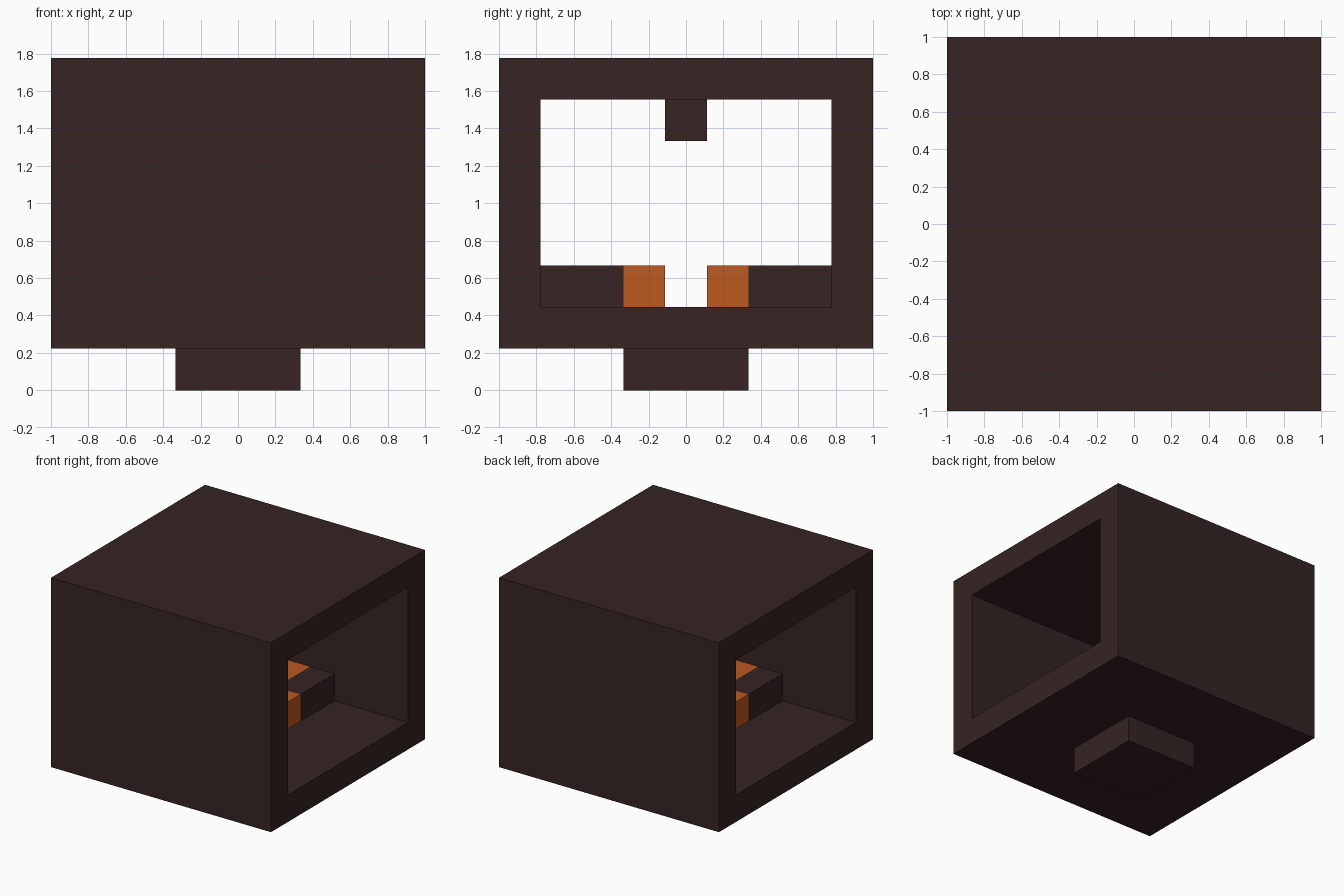
import bpy
import bmesh
from mathutils import Vector

U = 2 / 9  # one block unit; the model is laid out on a block grid

if "Cube" in bpy.data.objects:
    bpy.data.objects.remove(bpy.data.objects["Cube"])


def material(name, color):
    mat = bpy.data.materials.new(name)
    mat.use_nodes = True
    mat.diffuse_color = color
    mat.node_tree.nodes["Principled BSDF"].inputs["Base Color"].default_value = color
    return mat


DARK = material("dark_brown", (0.038, 0.0175, 0.0175, 1))
ORANGE = material("ember_orange", (0.51, 0.1, 0.0152, 1))


def finish(name, bm, mat):
    bmesh.ops.recalc_face_normals(bm, faces=bm.faces)
    mesh = bpy.data.meshes.new(name)
    bm.to_mesh(mesh)
    bm.free()
    mesh.materials.append(mat)
    obj = bpy.data.objects.new(name, mesh)
    bpy.context.collection.objects.link(obj)
    return obj


def box(name, x, y, z, mat):
    """Box from (low, high) ranges given in block units."""
    bm = bmesh.new()
    bmesh.ops.create_cube(bm, size=1)
    for v in bm.verts:
        v.co = Vector([U * (lo + hi) / 2 + c * U * (hi - lo)
                       for c, (lo, hi) in zip(v.co, (x, y, z))])
    return finish(name, bm, mat)


def prism(name, outline, z, mat):
    """Upright prism from an outline in block units."""
    bm = bmesh.new()
    base = bm.faces.new([bm.verts.new((U * x, U * y, U * z[0])) for x, y in outline])
    new = bmesh.ops.extrude_face_region(bm, geom=[base])["geom"]
    bmesh.ops.translate(bm, vec=(0, 0, U * (z[1] - z[0])),
                        verts=[g for g in new if isinstance(g, bmesh.types.BMVert)])
    return finish(name, bm, mat)


def rectangle_loop(bm, x, half, low, high):
    corners = [(-half, low), (half, low), (half, high), (-half, high)]
    return [bm.verts.new((U * x, U * y, U * z)) for y, z in corners]


# Hollow body, open through both sides
bm = bmesh.new()
loops = [rectangle_loop(bm, x, *section) for x, section in (
    (-4.5, (4.5, 1, 8)), (4.5, (4.5, 1, 8)),
    (4.5, (3.5, 2, 7)), (-4.5, (3.5, 2, 7)))]
for a, b in zip(loops, loops[1:] + loops[:1]):
    for i in range(4):
        j = (i + 1) % 4
        bm.faces.new((a[i], a[j], b[j], b[i]))
finish("hollow_body", bm, DARK)

# Foot below and stub hanging from the ceiling
box("foot", (-1.5, 1.5), (-1.5, 1.5), (0, 1), DARK)
box("ceiling_stub", (-0.5, 0.5), (-0.5, 0.5), (6, 7), DARK)

# Glowing T-shaped beds with dark blocks in their corners, front and back
T_SHAPE = [(-1.5, 0.5), (1.5, 0.5), (1.5, 1.5), (0.5, 1.5),
           (0.5, 3.5), (-0.5, 3.5), (-0.5, 1.5), (-1.5, 1.5)]
for end, s in (("front", -1), ("back", 1)):
    prism(end + "_ember_bed", [(x, s * y) for x, y in T_SHAPE], (2, 3), ORANGE)
    for side, t in (("left", 1), ("right", -1)):
        box(f"{end}_{side}_block", sorted((0.5 * t, 1.5 * t)),
            sorted((1.5 * s, 3.5 * s)), (2, 3), DARK)
